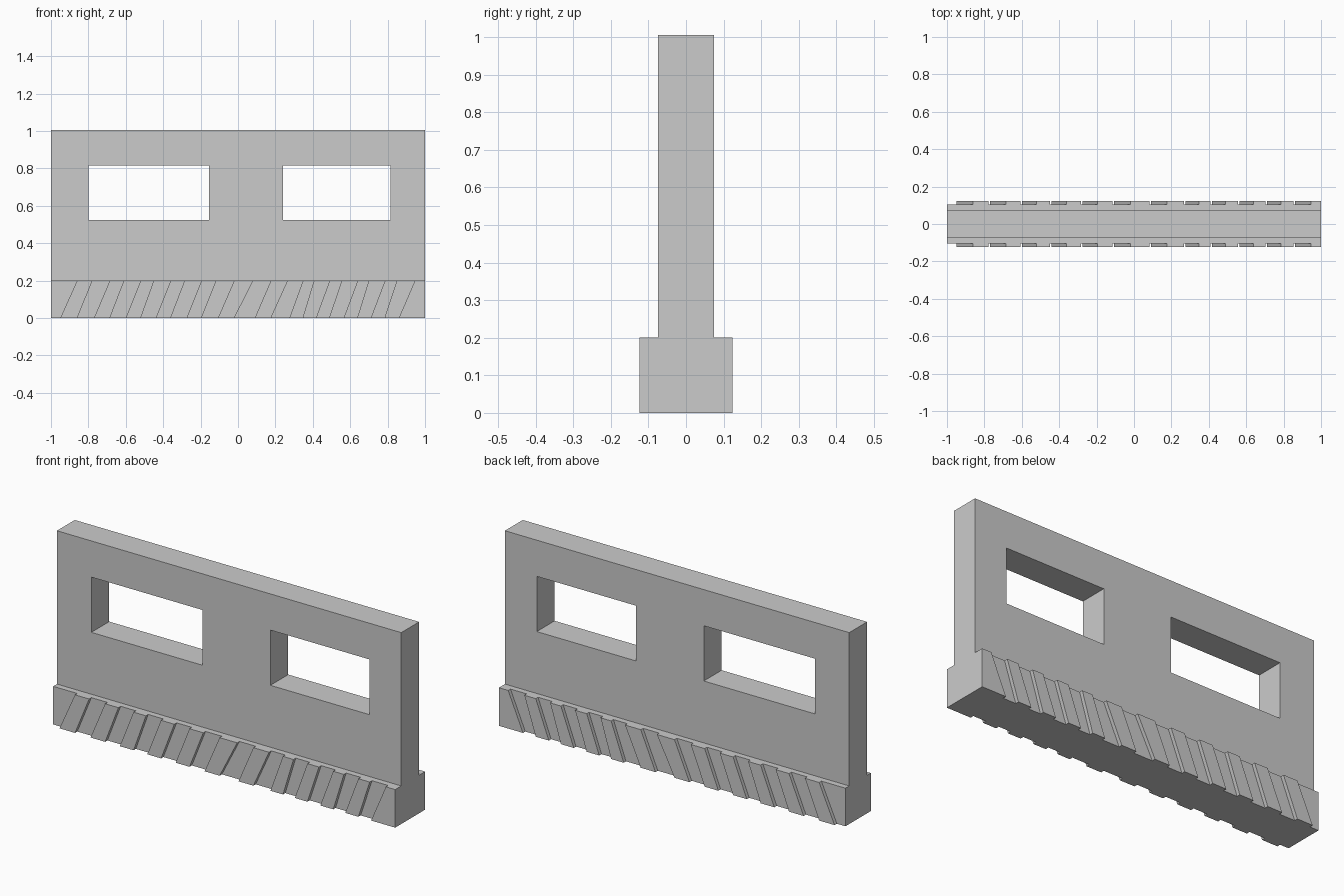
import bpy, bmesh

if "Cube" in bpy.data.objects:
    bpy.data.objects.remove(bpy.data.objects["Cube"])


def finish(bm, name):
    bmesh.ops.recalc_face_normals(bm, faces=bm.faces[:])
    mesh = bpy.data.meshes.new(name)
    bm.to_mesh(mesh)
    bm.free()
    obj = bpy.data.objects.new(name, mesh)
    bpy.context.collection.objects.link(obj)
    return obj


# Wall panel: grid of cells with two window openings left out, then thickened
xs = [-1, -0.80, -0.155, 0.24, 0.815, 1]
zs = [0.2, 0.525, 0.815, 1.005]
HALF = 0.074
bm = bmesh.new()
grid = [[bm.verts.new((x, -HALF, z)) for z in zs] for x in xs]
for i in range(len(xs) - 1):
    for j in range(len(zs) - 1):
        if j == 1 and i in (1, 3):
            continue
        bm.faces.new((grid[i][j], grid[i + 1][j], grid[i + 1][j + 1], grid[i][j + 1]))
extruded = bmesh.ops.extrude_face_region(bm, geom=bm.faces[:], use_keep_orig=True)
moved = [g for g in extruded["geom"] if isinstance(g, bmesh.types.BMVert)]
bmesh.ops.translate(bm, verts=moved, vec=(0, 2 * HALF, 0))
finish(bm, "wall_panel")

# Base: zigzag outline lofted from the floor to the ledge, giving slanted ridges
# (each ridge: left edge at the floor, left edge at the ledge)
ridges = [(-0.95, -0.86), (-0.77, -0.685), (-0.60, -0.52), (-0.44, -0.36),
          (-0.275, -0.195), (-0.107, -0.02), (0.09, 0.176), (0.275, 0.348),
          (0.417, 0.49), (0.565, 0.64), (0.71, 0.786), (0.86, 0.946)]
INNER, OUTER, TOP = 0.105, 0.124, 0.2


def ridge_outline(top):
    pts = [(-1, INNER)]
    for k, (low, high) in enumerate(ridges):
        left = high if top else low
        if k == len(ridges) - 1:
            right = 1
        else:
            right = ridges[k + 1][0] - 0.008 if top else high
        pts += [(left, INNER), (left, OUTER), (right, OUTER)]
        if right < 1:
            pts.append((right, INNER))
    return [(x, -y) for x, y in pts] + pts[::-1]


bm = bmesh.new()
low = [bm.verts.new((x, y, 0)) for x, y in ridge_outline(False)]
high = [bm.verts.new((x, y, TOP)) for x, y in ridge_outline(True)]
for i in range(len(low)):
    j = (i + 1) % len(low)
    bm.faces.new((low[i], low[j], high[j], high[i]))
bm.faces.new(low[::-1])
bm.faces.new(high)
finish(bm, "ridged_base")
